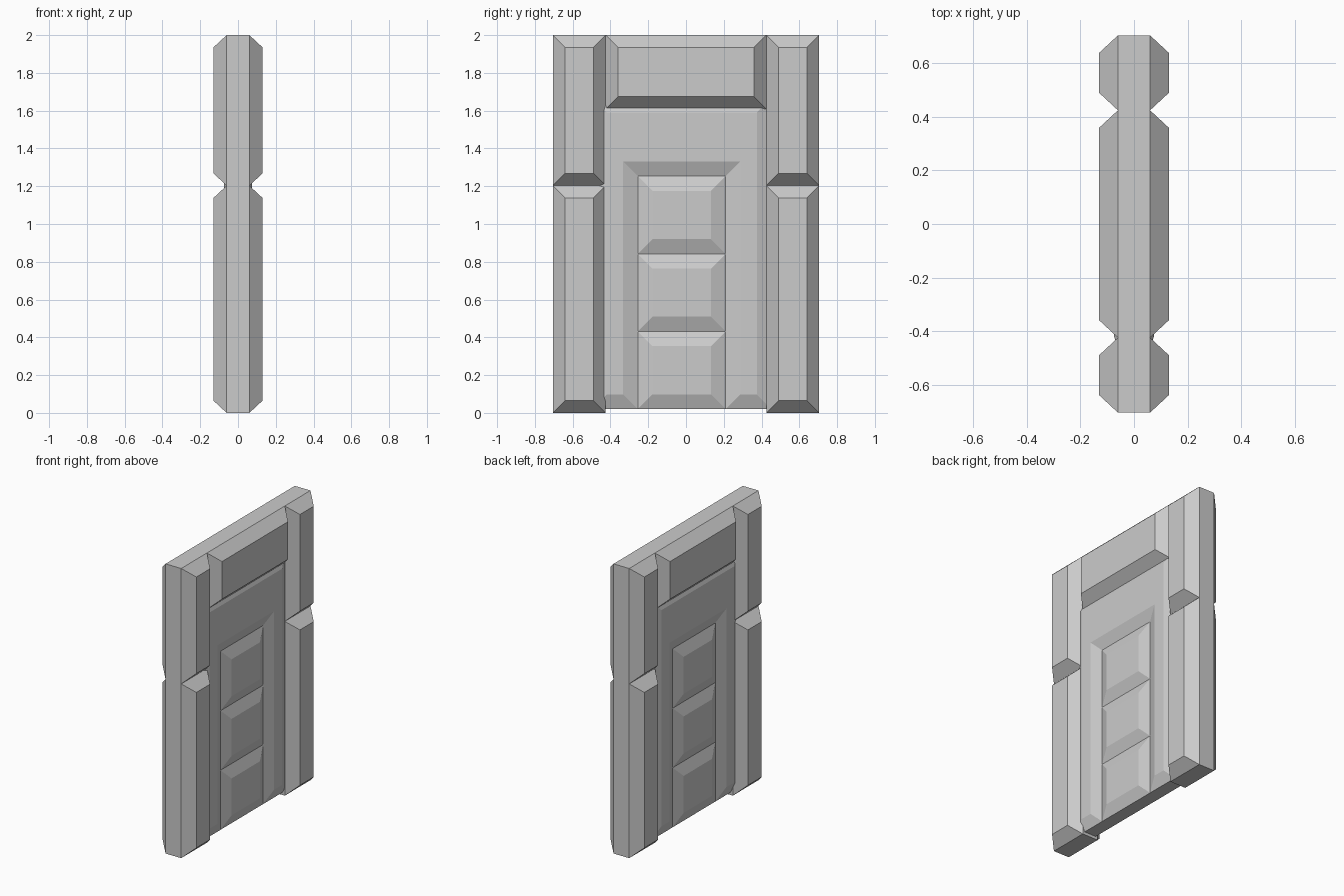
import bpy
from mathutils import Vector

if "Cube" in bpy.data.objects:
    bpy.data.objects.remove(bpy.data.objects["Cube"])


def bevelled_slab(name, outline, edge, face, inset):
    """Right-angled (y, z) outline, counter-clockwise, with sloped rims on both x sides."""
    pts = [Vector(p) for p in outline]
    n = len(pts)
    inner = []
    for i, p in enumerate(pts):
        a = (p - pts[i - 1]).normalized()
        b = (pts[(i + 1) % n] - p).normalized()
        inner.append(p + inset * Vector((-a.y - b.y, a.x + b.x)))
    rings = [(-face, inner), (-edge, pts), (edge, pts), (face, inner)]
    verts = [(x, p.x, p.y) for x, ring in rings for p in ring]
    faces = [list(range(n))[::-1], list(range(3 * n, 4 * n))]
    for r in range(3):
        for i in range(n):
            j = (i + 1) % n
            faces.append([r * n + i, r * n + j, (r + 1) * n + j, (r + 1) * n + i])
    mesh = bpy.data.meshes.new(name)
    mesh.from_pydata(verts, [], faces)
    mesh.update()
    obj = bpy.data.objects.new(name, mesh)
    bpy.context.collection.objects.link(obj)
    return obj


def rect(y0, y1, z0, z1):
    return [(y0, z0), (y1, z0), (y1, z1), (y0, z1)]


# Stone surround: two stacked blocks per side and a lintel
STONE = dict(edge=0.06, face=0.13, inset=0.065)
for side, y0, y1 in (("left", -0.705, -0.425), ("right", 0.425, 0.705)):
    bevelled_slab(f"{side}_lower_jamb", rect(y0, y1, 0, 1.203), **STONE)
    bevelled_slab(f"{side}_upper_jamb", rect(y0, y1, 1.203, 2), **STONE)
bevelled_slab("lintel", rect(-0.425, 0.425, 1.61, 2), **STONE)

# Door: arch-shaped frame of stiles and top rail, set slightly off centre
DOOR = dict(edge=0.045, face=0.075, inset=0.078)
bottom, step = 0.02, 0.411
top = bottom + 3 * step
left, right = -0.255, 0.21
bevelled_slab("door_frame", [
    (-0.498, bottom), (left, bottom), (left, top), (right, top),
    (right, bottom), (0.453, bottom), (0.453, 1.668), (-0.498, 1.668)], **DOOR)

# Three raised panels stacked inside the door frame
for i in range(3):
    z = bottom + i * step
    bevelled_slab(f"door_panel_{i + 1}", rect(left, right, z, z + step), **DOOR)
